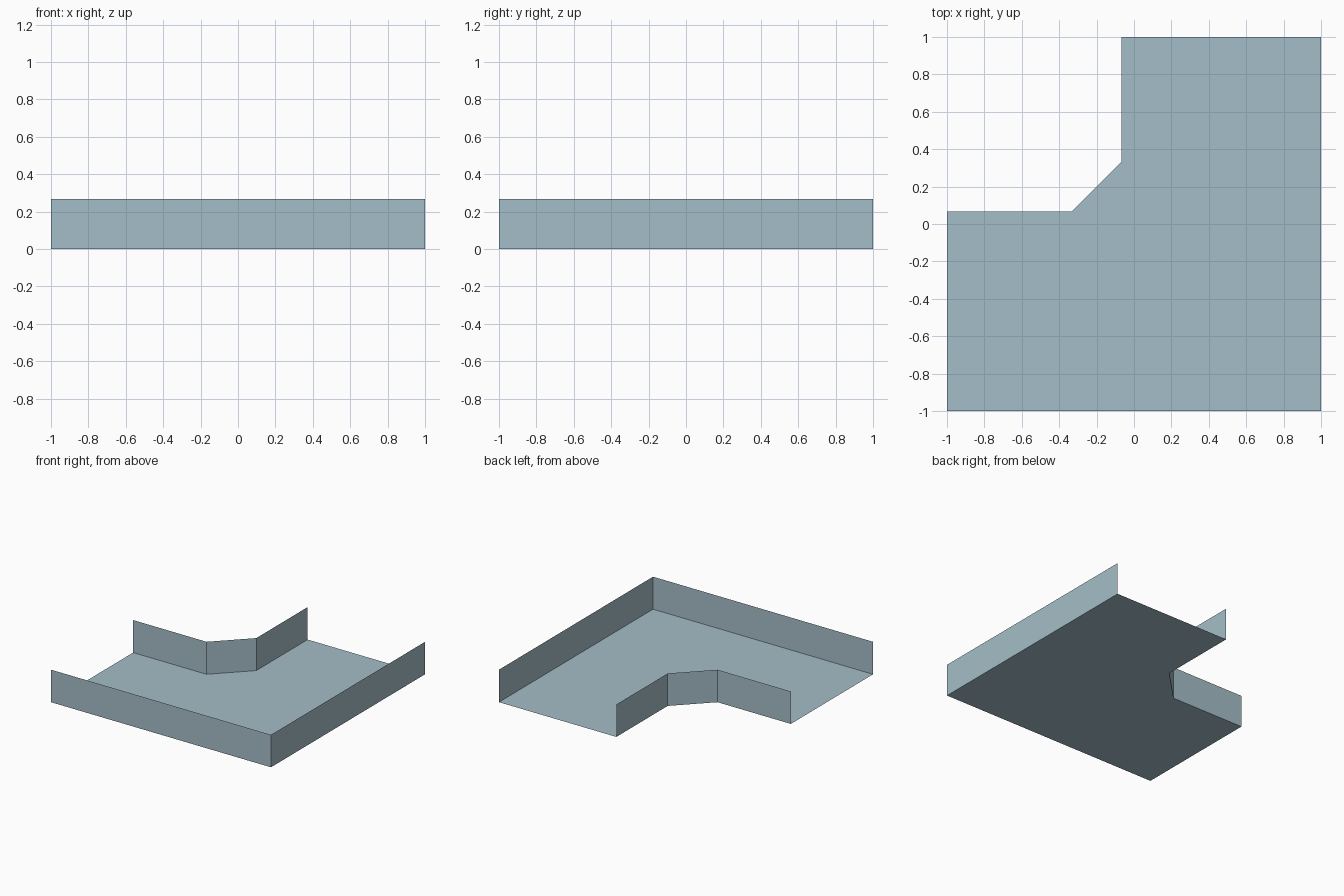
import bpy

cube = bpy.data.objects.get("Cube")
if cube:
    bpy.data.objects.remove(cube, do_unlink=True)

HEIGHT = 0.267   # wall height
EDGE = 0.067     # offset of the inner walls from the centre lines
CUT = 0.333      # where the corner chamfer begins

# Single painted metal colour
metal = bpy.data.materials.new("pale blue grey metal")
metal.use_nodes = True
colour = (0.376, 0.515, 0.578, 1)
metal.diffuse_color = colour
metal.node_tree.nodes["Principled BSDF"].inputs["Base Color"].default_value = colour


def add_sheet(name, verts, faces):
    mesh = bpy.data.meshes.new(name)
    mesh.from_pydata(verts, [], faces)
    mesh.materials.append(metal)
    obj = bpy.data.objects.new(name, mesh)
    bpy.context.collection.objects.link(obj)
    return obj


def add_wall(name, path):
    """Raise a path on the floor into a thin upright sheet."""
    n = len(path)
    verts = [(x, y, z) for z in (0, HEIGHT) for x, y in path]
    faces = [(i, i + 1, n + i + 1, n + i) for i in range(n - 1)]
    return add_sheet(name, verts, faces)


# Plan of the bend, anticlockwise from above
outer = [(-1, -1), (1, -1), (1, 1)]
inner = [(-EDGE, 1), (-EDGE, CUT), (-CUT, EDGE), (-1, EDGE)]
plan = outer + inner

# Tray floor and its two side walls, with both ends left open
add_sheet("tray_floor", [(x, y, 0) for x, y in plan], [tuple(range(len(plan)))])
add_wall("outer_wall", outer)
add_wall("inner_wall", inner)
